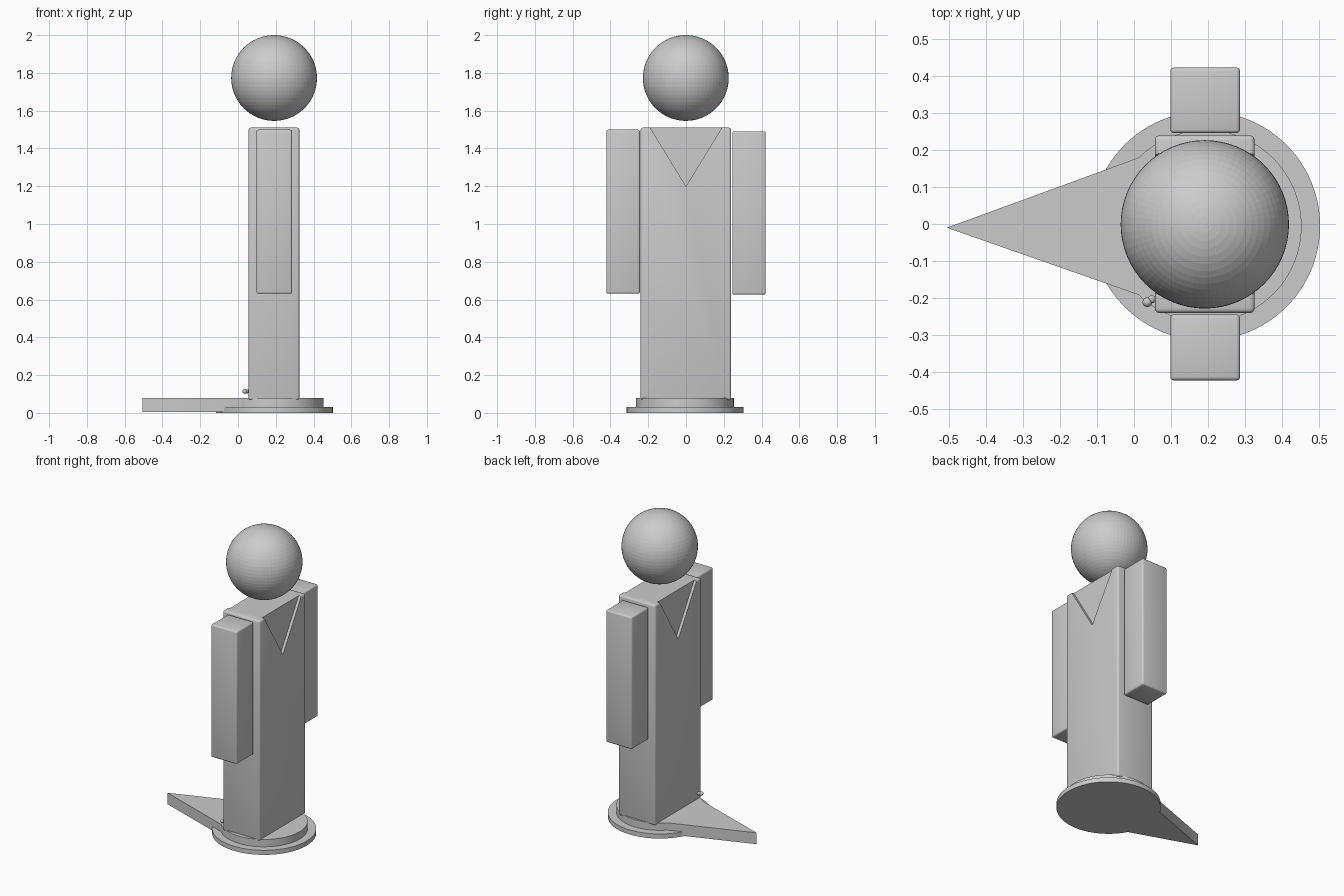
import bpy, bmesh, math
from mathutils import Vector

if "Cube" in bpy.data.objects:
    bpy.data.objects.remove(bpy.data.objects["Cube"])


def new_object(name, bm):
    bmesh.ops.recalc_face_normals(bm, faces=bm.faces[:])
    mesh = bpy.data.meshes.new(name)
    bm.to_mesh(mesh)
    bm.free()
    ob = bpy.data.objects.new(name, mesh)
    bpy.context.collection.objects.link(ob)
    return ob


def prism(name, points, offset):
    """Extrude a closed outline along an offset vector."""
    bm = bmesh.new()
    face = bm.faces.new([bm.verts.new(p) for p in points])
    ext = bmesh.ops.extrude_face_region(bm, geom=[face])
    moved = [v for v in ext["geom"] if isinstance(v, bmesh.types.BMVert)]
    bmesh.ops.translate(bm, verts=moved, vec=offset)
    return new_object(name, bm)


def block(name, lo, hi, bevel):
    bm = bmesh.new()
    bmesh.ops.create_cube(bm, size=1)
    lo, hi = Vector(lo), Vector(hi)
    bmesh.ops.scale(bm, verts=bm.verts[:], vec=hi - lo)
    bmesh.ops.translate(bm, verts=bm.verts[:], vec=(lo + hi) / 2)
    bmesh.ops.bevel(bm, geom=bm.edges[:], offset=bevel, segments=3,
                    profile=0.5, affect='EDGES')
    return new_object(name, bm)


def ball(name, centre, radius, segments):
    bm = bmesh.new()
    bmesh.ops.create_uvsphere(bm, u_segments=segments, v_segments=segments // 2,
                              radius=radius)
    bmesh.ops.translate(bm, verts=bm.verts[:], vec=centre)
    return new_object(name, bm)


def arc(cx, cy, r, z, start, end, n):
    return [(cx + r * math.cos(start + (end - start) * i / n),
             cy + r * math.sin(start + (end - start) * i / n), z)
            for i in range(n + 1)]


def smooth(ob, angle=30):
    bpy.ops.object.select_all(action='DESELECT')
    ob.select_set(True)
    bpy.context.view_layer.objects.active = ob
    bpy.ops.object.shade_smooth_by_angle(angle=math.radians(angle))


CX = 0.193

# round base plate
plate = prism("base_plate", arc(CX, -0.005, 0.309, 0, 0, math.tau, 96)[:-1], (0, 0, 0.03))

# pointed teardrop pedestal
a = math.radians(134.5)
outline = arc(CX, -0.006, 0.259, 0.004, -a, a, 72) + [(-0.505, -0.01, 0.004)]
pedestal = prism("pointed_pedestal", outline, (0, 0, 0.074))

# body with a shallow V neckline recessed into both broad faces
body = block("body", (0.056, -0.24, 0.068), (0.325, 0.239, 1.51), 0.012)
for side, x in (("near", 0.307), ("far", 0.024)):
    v = [(x, 0, 1.2), (x, 0.2133, 1.548), (x, -0.2133, 1.548)]
    cutter = prism("neckline_cutter_" + side, v, (0.05, 0, 0))
    cutter.hide_render = True
    cutter.hide_viewport = False
    cutter.display_type = 'WIRE'
    cut = body.modifiers.new("neckline_" + side, 'BOOLEAN')
    cut.operation = 'DIFFERENCE'
    cut.solver = 'EXACT'
    cut.object = cutter
bpy.context.view_layer.update()

# bake the neckline cuts and remove the cutters
baked = bpy.data.meshes.new_from_object(
    body.evaluated_get(bpy.context.evaluated_depsgraph_get()))
body.modifiers.clear()
body.data = baked
for ob in [o for o in bpy.data.objects if o.name.startswith("neckline_cutter")]:
    bpy.data.objects.remove(ob)

# arms
arms = [block("arm_left", (0.098, -0.422, 0.631), (0.286, -0.244, 1.499), 0.01),
        block("arm_right", (0.098, 0.245, 0.626), (0.286, 0.422, 1.491), 0.01)]

# head
head = ball("head", (0.191, -0.001, 1.773), 0.227, 64)

# small knob and stem at the body's lower corner
knob = ball("knob", (0.036, -0.211, 0.114), 0.013, 16)
stem = ball("knob_stem", (0.048, -0.203, 0.114), 0.011, 16)

for ob in [plate, pedestal, body, knob, stem] + arms:
    smooth(ob)
